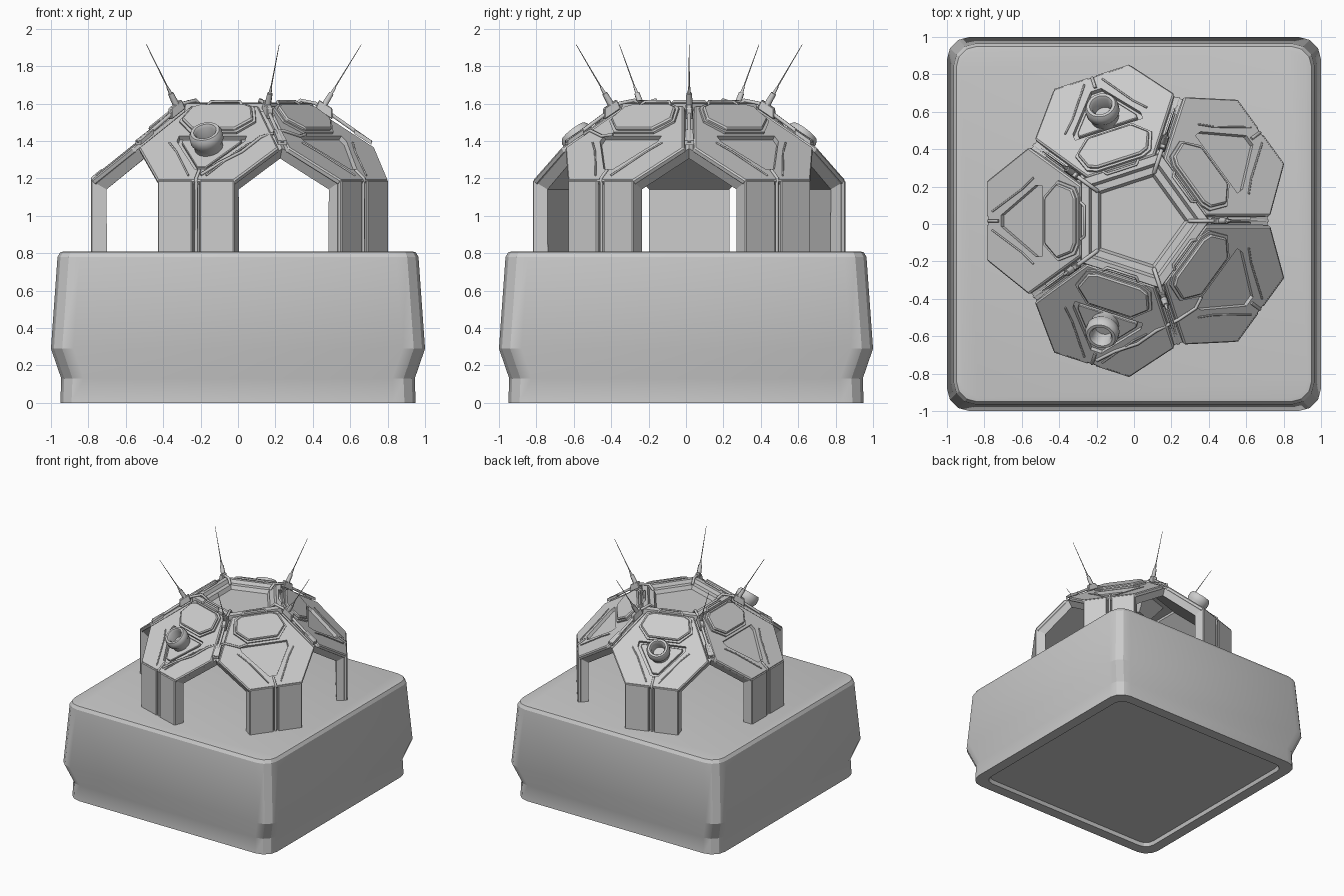
import bpy, bmesh, math
from mathutils import Vector, Matrix

cube = bpy.data.objects.get("Cube")
if cube:
    bpy.data.objects.remove(cube)

grey = bpy.data.materials.new("plain grey")
grey.use_nodes = True
grey.diffuse_color = (0.6, 0.6, 0.6, 1)
grey.node_tree.nodes["Principled BSDF"].inputs["Base Color"].default_value = (0.6, 0.6, 0.6, 1)

CENTRE = Vector((0.024, 0.017, 0))
STEP = math.radians(72)
EDGE_R, EDGE_Z, RIM_R, RIM_Z = 0.81, 1.19, 0.31, 1.59
SLOPE = (RIM_Z - EDGE_Z) / (EDGE_R - RIM_R)


def polar(angle, r, t, z):
    """Point at radius r and sideways offset t in the direction of angle."""
    c, s = math.cos(angle), math.sin(angle)
    return CENTRE + Vector((c * r - s * t, s * r + c * t, z))


def normal(angle):
    return Vector((math.cos(angle) * SLOPE, math.sin(angle) * SLOPE, 1)).normalized()


def roof(angle, r, t, h=0):
    """Point on a sloped panel, h above its face."""
    return polar(angle, r, t, EDGE_Z + (EDGE_R - r) * SLOPE) + normal(angle) * h


def make(name, bm, smooth=0):
    bmesh.ops.recalc_face_normals(bm, faces=bm.faces)
    me = bpy.data.meshes.new(name)
    bm.to_mesh(me)
    bm.free()
    ob = bpy.data.objects.new(name, me)
    bpy.context.collection.objects.link(ob)
    me.materials.append(grey)
    if smooth:
        bpy.ops.object.select_all(action='DESELECT')
        ob.select_set(True)
        bpy.context.view_layer.objects.active = ob
        bpy.ops.object.shade_smooth_by_angle(angle=math.radians(smooth))
    return ob


def loft(name, rings, caps=True, smooth=0):
    bm = bmesh.new()
    rows = [[bm.verts.new(p) for p in ring] for ring in rings]
    for a, b in zip(rows, rows[1:]):
        for i in range(len(a)):
            j = (i + 1) % len(a)
            bm.faces.new((a[i], a[j], b[j], b[i]))
    if caps:
        bm.faces.new(rows[0])
        bm.faces.new(rows[-1])
    return make(name, bm, smooth)


def slab(name, low, high, bevel=0.0):
    ob = loft(name, [low, high])
    if bevel:
        mod = ob.modifiers.new("Bevel", 'BEVEL')
        mod.width, mod.segments = bevel, 1
    return ob


def roof_slab(name, angle, outline, h0, h1, bevel=0.0):
    return slab(name, [roof(angle, r, t, h0) for r, t in outline],
                [roof(angle, r, t, h1) for r, t in outline], bevel)


def mirrored(half):
    return half + [(r, -t) for r, t in reversed(half)]


def tube(name, points, radius, tip=1.0):
    cu = bpy.data.curves.new(name, 'CURVE')
    cu.dimensions, cu.bevel_depth, cu.bevel_resolution = '3D', radius, 1
    cu.use_fill_caps = True
    sp = cu.splines.new('POLY')
    sp.points.add(len(points) - 1)
    for p, co in zip(sp.points, points):
        p.co = (*co, 1)
    sp.points[-1].radius = tip
    ob = bpy.data.objects.new(name, cu)
    bpy.context.collection.objects.link(ob)
    cu.materials.append(grey)
    return ob


# Square base with rounded corners and a recessed underside
def square(half, z, r=0.12):
    pts = []
    for k in range(4):
        turn = Matrix.Rotation(k * math.pi / 2, 3, 'Z')
        for i in range(4):
            a = i * math.pi / 6
            pts.append(turn @ Vector((half - r + r * math.cos(a), half - r + r * math.sin(a), z)))
    return pts


loft("base", [square(0.85, 0.03, 0.08), square(0.86, 0, 0.08), square(0.95, 0),
              square(0.945, 0.13), square(1.0, 0.29), square(0.965, 0.78),
              square(0.95, 0.806, 0.11), square(0.93, 0.81, 0.1)], smooth=25)

# Inner shell: five sloped hexagons, each with a vertical leg
bm = bmesh.new()
for k in range(5):
    ang = STEP * (k + 0.5)
    hexa = mirrored([(0.30, 0.218), (0.554, 0.403), (0.785, 0.215)])
    v = [bm.verts.new(polar(ang, r, t, 1.175 + (0.785 - r) * 0.804)) for r, t in hexa]
    bm.faces.new(v)
    foot = [bm.verts.new(polar(ang, 0.785, t, 0.8)) for t in (-0.215, 0.215)]
    bm.faces.new((v[3], v[2], foot[1], foot[0]))
bmesh.ops.remove_doubles(bm, verts=bm.verts, dist=0.004)
shell = make("dome_shell", bm)
if shell.data.polygons[0].normal.z < 0:
    shell.data.flip_normals()
solid = shell.modifiers.new("Thickness", 'SOLIDIFY')
solid.thickness, solid.offset, solid.use_even_offset = 0.06, -1, True

# Pentagonal rim with a sunken dish
profile = [(0.31, 1.55), (0.305, 1.60), (0.265, 1.605), (0.25, 1.58),
           (0.215, 1.58), (0.20, 1.55), (0.11, 1.43)]
loft("roof_rim", [[polar(STEP * k, a / math.cos(STEP / 2), 0, z) for k in range(5)]
                  for a, z in profile])

for k in range(5):
    ang = STEP * (k + 0.5)
    n = normal(ang)

    # Hull plate with a triangular recess
    hull = roof_slab(f"hull_plate_{k}", ang,
                     mirrored([(0.31, 0.188), (0.59, 0.392), (0.81, 0.215)]), -0.035, 0, 0.008)
    cutter = roof_slab(f"recess_cutter_{k}", ang,
                       mirrored([(0.515, 0.19), (0.55, 0.19), (0.735, 0.03)]), -0.028, 0.05)
    cutter.hide_render = True
    cutter.hide_viewport = True
    cut = hull.modifiers.new("Recess", 'BOOLEAN')
    cut.operation, cut.object, cut.solver = 'DIFFERENCE', cutter, 'EXACT'
    if k in (1, 3):
        roof_slab(f"recess_cover_{k}", ang,
                  mirrored([(0.53, 0.165), (0.55, 0.165), (0.715, 0.025)]), -0.03, -0.006, 0.004)

    # Raised upper panel on a thin border
    upper = [(0.315, 0.13), (0.335, 0.18), (0.425, 0.215), (0.50, 0.13)]
    roof_slab(f"upper_border_{k}", ang, mirrored(upper), -0.01, 0.012)
    roof_slab(f"upper_panel_{k}", ang,
              mirrored([(0.40 + (r - 0.40) * 0.88, t * 0.93) for r, t in upper]), 0, 0.03, 0.008)

    # Leg armour in two halves with a pipe down the groove
    for side in (-1, 1):
        rows = [[polar(ang, r, t * side, z) for t, z in
                 ((0.02, 0.8), (0.215, 0.8), (0.215, EDGE_Z), (0.02, EDGE_Z))]
                for r in (0.78, EDGE_R)]
        slab(f"leg_armour_{k}_{'left' if side > 0 else 'right'}", *rows, 0.006)
        tube(f"panel_trim_{k}_{'left' if side > 0 else 'right'}",
             [roof(ang, r, t * side, 0.003) for r, t in
              ((0.78, 0.05), (0.70, 0.11), (0.62, 0.17), (0.56, 0.23))], 0.005)
    tube(f"leg_pipe_{k}", [polar(ang, 0.798, 0, 0.8), polar(ang, 0.798, 0, 1.17),
                           roof(ang, 0.80, 0, 0.004), roof(ang, 0.745, 0, 0.004)], 0.009)

    # Rail on the rim edge
    tube(f"rim_rail_{k}", [polar(ang, r, t, z) for r, t, z in
                           ((0.31, -0.10, 1.59), (0.29, -0.08, 1.612),
                            (0.29, 0.08, 1.612), (0.31, 0.10, 1.59))], 0.008)

    # Round turret on two of the panels
    if k in (1, 3):
        spot = roof(ang, 0.585, 0)
        axis = n.to_track_quat('Z', 'Y')
        rings = []
        for r, h in ((0.075, -0.03), (0.078, 0.025), (0.09, 0.045), (0.09, 0.085), (0.078, 0.105),
                     (0.062, 0.105), (0.052, 0.09), (0.048, 0.02)):
            rings.append([spot + axis @ Vector((r * math.cos(i * math.pi / 12),
                                                r * math.sin(i * math.pi / 12), h))
                          for i in range(24)])
        loft(f"turret_{k}", rings, smooth=35)

    # Spoke pipe, clamp and antenna at each rim corner
    sp = STEP * k
    spoke = lambda r, t=0, h=0: polar(sp, r, t, 1.60 - (r - 0.38) * 0.647 + h)
    tube(f"spoke_pipe_{k}", [polar(sp, 0.27, 0, 1.58), polar(sp, 0.31, 0, 1.618),
                             spoke(0.39, 0, 0.008), spoke(0.69, 0, -0.008)], 0.011)
    slab(f"spoke_clamp_{k}",
         [spoke(r, t, -0.02) for r, t in ((0.60, -0.02), (0.69, -0.025), (0.69, 0.025), (0.60, 0.02))],
         [spoke(r, t, 0.004) for r, t in ((0.60, -0.02), (0.69, -0.025), (0.69, 0.025), (0.60, 0.02))])
    slab(f"antenna_foot_{k}",
         [spoke(r, t, -0.02) for r, t in ((0.39, -0.02), (0.48, -0.02), (0.48, 0.02), (0.39, 0.02))],
         [spoke(r, t, 0.04) for r, t in ((0.41, -0.015), (0.48, -0.015), (0.48, 0.015), (0.41, 0.015))],
         0.004)
    tube(f"antenna_socket_{k}", [polar(sp, 0.43, 0, 1.58), polar(sp, 0.475, 0, 1.655)], 0.019, 0.8)
    tube(f"antenna_sleeve_{k}", [polar(sp, 0.47, 0, 1.645), polar(sp, 0.497, 0, 1.69)], 0.010, 0.6)
    tube(f"antenna_rod_{k}", [polar(sp, 0.49, 0, 1.68), polar(sp, 0.635, 0, 1.915)], 0.004, 0.4)


# Loose cable laid across the front panels
def on_dome(x, y):
    p = Vector((x, y, 0)) - CENTRE
    reach = max(p.x * math.cos(STEP * (k + 0.5)) + p.y * math.sin(STEP * (k + 0.5)) for k in range(5))
    return Vector((x, y, EDGE_Z + (EDGE_R - reach) * SLOPE + 0.006))


tube("front_cable", [on_dome(x, y) for x, y in
                     ((0.36, -0.39), (0.33, -0.45), (0.24, -0.51), (0.12, -0.57),
                      (0.02, -0.64), (-0.10, -0.68), (-0.20, -0.73))], 0.009)
